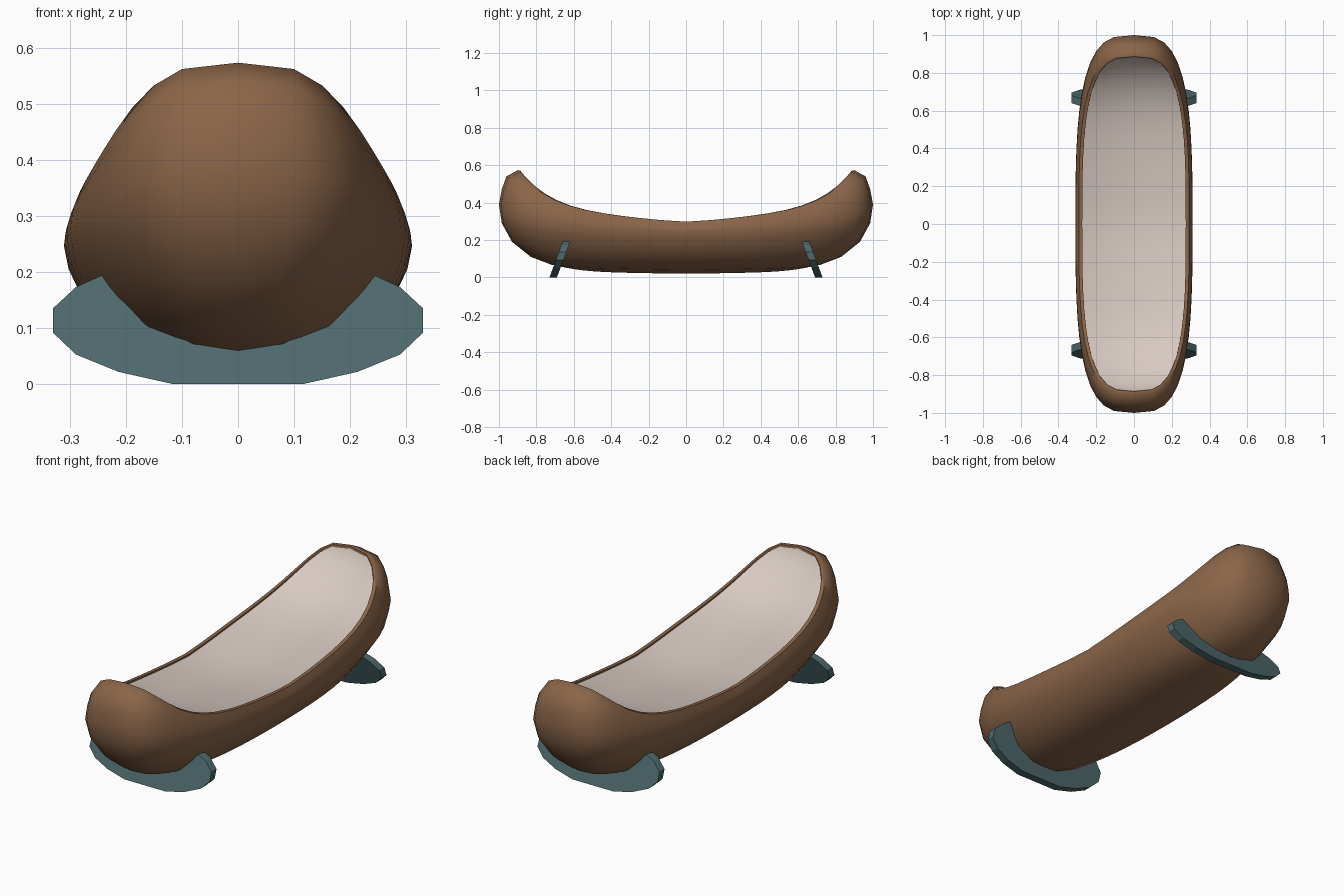
import bpy, bmesh, math

if "Cube" in bpy.data.objects:
    bpy.data.objects.remove(bpy.data.objects["Cube"])


def material(name, rgb):
    m = bpy.data.materials.new(name)
    m.diffuse_color = (*rgb, 1)
    m.use_nodes = True
    m.node_tree.nodes["Principled BSDF"].inputs["Base Color"].default_value = m.diffuse_color
    return m


brown = material("brown_wood", (0.255, 0.130, 0.065))
cream = material("pale_lining", (0.68, 0.59, 0.54))
teal = material("teal_stand", (0.075, 0.142, 0.152))


def make_object(name, bm, mat):
    mesh = bpy.data.meshes.new(name)
    bm.to_mesh(mesh)
    bm.free()
    mesh.materials.append(mat)
    ob = bpy.data.objects.new(name, mesh)
    bpy.context.collection.objects.link(ob)
    bpy.ops.object.select_all(action='DESELECT')
    ob.select_set(True)
    bpy.context.view_layer.objects.active = ob
    return ob


def power(v, e):
    return math.copysign(abs(v) ** e, v) if abs(v) > 1e-6 else 0.0


# Quarter turn steps, closer together along the long sides
STEPS = 12
quarter = [math.pi / 2 * (i / STEPS) ** 1.4 for i in range(STEPS + 1)]
half = quarter + [math.pi - t for t in reversed(quarter[:-1])]
ANGLES = half + [t + math.pi for t in half[1:-1]]


def loop(a, z_mid, b, z_end, n):
    """Superellipse loop that rises towards both ends."""
    points = []
    for t in ANGLES:
        sx, sy = power(math.cos(t), 2 / n), power(math.sin(t), 2 / n)
        w = abs(sy)
        rise = 0.4 * w ** 1.35 + 0.6 * w ** 6
        points.append((a * sx, b * sy, z_mid + (z_end - z_mid) * rise))
    return points


def skin(name, loops, mat):
    """Surface through loops, listed from the outside top inwards or down."""
    bm = bmesh.new()
    rings = [[bm.verts.new(p) for p in pts] for pts in loops]
    count = len(ANGLES)
    for up, low in zip(rings, rings[1:]):
        for j in range(count):
            k = (j + 1) % count
            bm.faces.new((low[j], low[k], up[k], up[j]))
    bmesh.ops.remove_doubles(bm, verts=bm.verts, dist=0.0005)
    ob = make_object(name, bm, mat)
    bpy.ops.object.shade_smooth_by_angle(angle=math.radians(50))
    return ob


# Hull: inner lip, rim, belt and keel
# (half width, height amidships, half length, height at ends, squareness)
LOOPS = [
    (0.274, 0.288, 0.884, 0.557, 3.2),
    (0.274, 0.298, 0.886, 0.571, 3.2),
    (0.292, 0.298, 0.900, 0.573, 3.2),
    (0.302, 0.275, 0.960, 0.540, 3.2),
    (0.308, 0.260, 0.985, 0.470, 3.2),
    (0.310, 0.245, 1.000, 0.390, 3.2),
    (0.302, 0.205, 0.985, 0.290, 3.0),
    (0.280, 0.160, 0.930, 0.190, 2.6),
    (0.235, 0.095, 0.830, 0.110, 2.6),
    (0.140, 0.042, 0.720, 0.068, 2.6),
    (0.000, 0.020, 0.620, 0.048, 2.6),
]
skin("hull", [loop(*p) for p in LOOPS], brown)

# Lining: shallow sheet slung from side to side just below the rim
edge = loop(0.275, 0.290, 0.885, 0.562, 3.2)
sheet = []
for i in range(7):
    s = 1 - i / 6
    sheet.append([(x * s, y, z - 0.035 * abs(x) / 0.275 * (1 - s * s))
                  for x, y, z in edge])
# Loops run inwards, so reversing the order would flip the sheet: it faces up
lining = skin("lining", sheet, cream)
for poly in lining.data.polygons:
    if poly.normal.z < 0:
        poly.flip()

# Stands: curved plates leaning inwards under each end
HALF = [(0.115, 0), (0.213, 0.022), (0.289, 0.053), (0.33, 0.092), (0.33, 0.135),
        (0.289, 0.173), (0.243, 0.194), (0.215, 0.165), (0.155, 0.108), (0.08, 0.072)]
OUTLINE = HALF + [(0, 0.06)] + [(-x, z) for x, z in reversed(HALF)]


def stand(name, side):
    bm = bmesh.new()
    layers = [[bm.verts.new((x, side * (0.71 - 0.37 * z + d), z)) for x, z in OUTLINE]
              for d in (-0.02, 0.02)]
    for layer in layers:
        bm.faces.new(layer)
    count = len(OUTLINE)
    for i in range(count):
        k = (i + 1) % count
        bm.faces.new((layers[0][i], layers[0][k], layers[1][k], layers[1][i]))
    bmesh.ops.recalc_face_normals(bm, faces=bm.faces)
    bmesh.ops.triangulate(bm, faces=[f for f in bm.faces if len(f.verts) > 4])
    return make_object(name, bm, teal)


stand("front_stand", -1)
stand("back_stand", 1)
